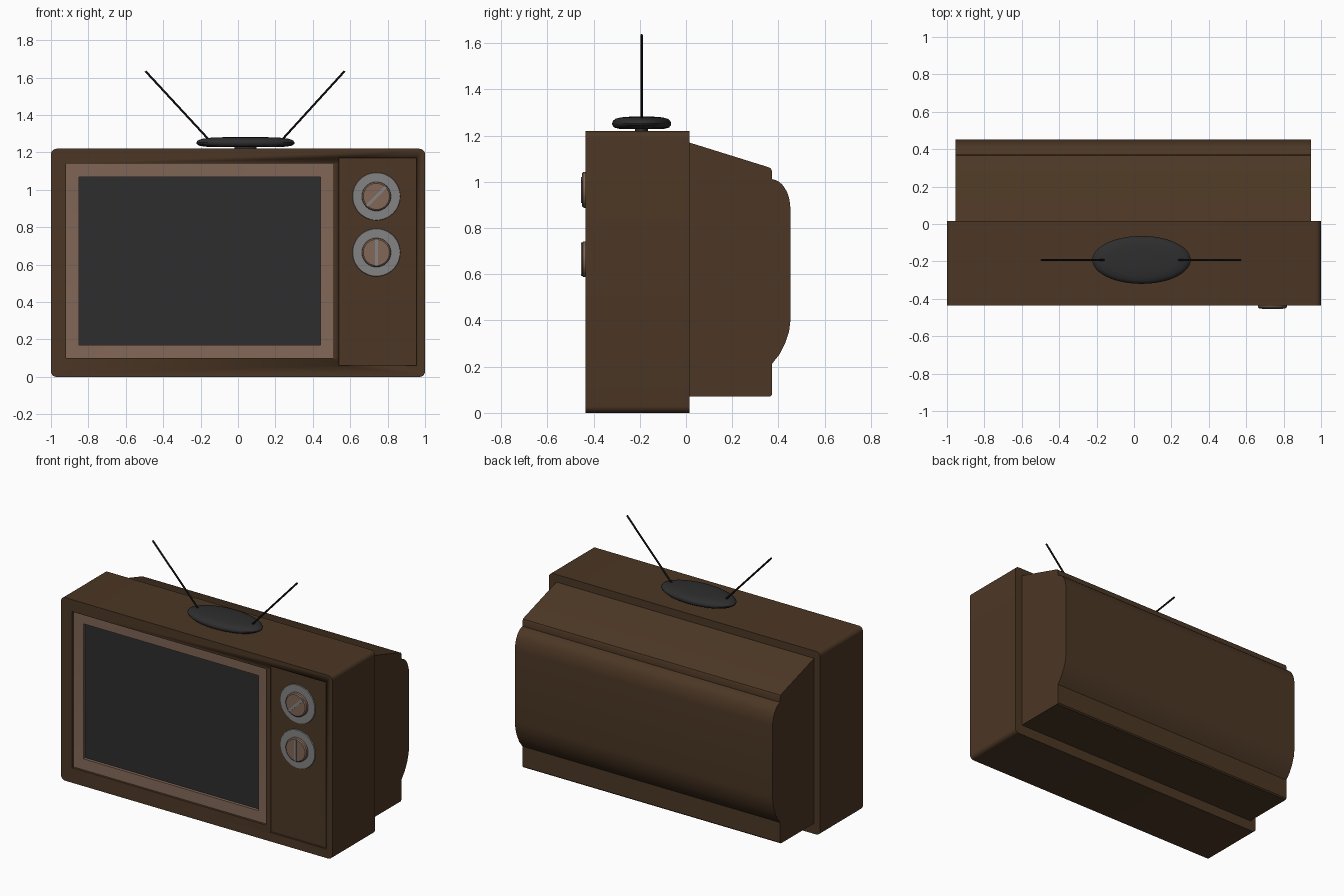
import bpy, bmesh, math
from mathutils import Vector, Matrix

if "Cube" in bpy.data.objects:
    bpy.data.objects.remove(bpy.data.objects["Cube"], do_unlink=True)


def material(name, r, g, b):
    m = bpy.data.materials.new(name)
    m.use_nodes = True
    m.diffuse_color = (r, g, b, 1)
    bsdf = m.node_tree.nodes["Principled BSDF"]
    bsdf.inputs["Base Color"].default_value = (r, g, b, 1)
    bsdf.inputs["Roughness"].default_value = 0.7
    return m


BROWN = material("brown wood", 0.072, 0.038, 0.018)
TAN = material("tan trim", 0.22, 0.135, 0.095)
GREY = material("grey metal", 0.23, 0.23, 0.23)
GLASS = material("dark glass", 0.027, 0.027, 0.027)
BLACK = material("black rod", 0.012, 0.012, 0.012)


def finish(name, bm, mat, angle=35):
    """Turn a bmesh into a shaded object."""
    bmesh.ops.recalc_face_normals(bm, faces=bm.faces[:])
    mesh = bpy.data.meshes.new(name)
    bm.to_mesh(mesh)
    bm.free()
    mesh.materials.append(mat)
    ob = bpy.data.objects.new(name, mesh)
    bpy.context.collection.objects.link(ob)
    bpy.ops.object.select_all(action="DESELECT")
    ob.select_set(True)
    bpy.context.view_layer.objects.active = ob
    bpy.ops.object.shade_smooth_by_angle(angle=math.radians(angle))
    return ob


def prism(name, points, offset, mat):
    """Extrude a closed outline by an offset."""
    bm = bmesh.new()
    face = bm.faces.new([bm.verts.new(p) for p in points])
    ext = bmesh.ops.extrude_face_region(bm, geom=[face])
    moved = [v for v in ext["geom"] if isinstance(v, bmesh.types.BMVert)]
    bmesh.ops.translate(bm, verts=moved, vec=offset)
    return finish(name, bm, mat)


def rect(x0, x1, z0, z1, y):
    return [(x0, y, z0), (x1, y, z0), (x1, y, z1), (x0, y, z1)]


def round_rect(x0, x1, z0, z1, y, r, n=6):
    pts = []
    corners = [(x1 - r, z1 - r), (x0 + r, z1 - r), (x0 + r, z0 + r), (x1 - r, z0 + r)]
    for k, (cx, cz) in enumerate(corners):
        for i in range(n + 1):
            a = math.pi / 2 * (k + i / n)
            pts.append((cx + r * math.cos(a), y, cz + r * math.sin(a)))
    return pts


def lathe(name, profile, mat, matrix, steps=48):
    """Spin (radius, height) pairs around z, then place the result."""
    bm = bmesh.new()
    vs = [bm.verts.new((r, 0, h)) for r, h in profile]
    edges = [bm.edges.new(pair) for pair in zip(vs, vs[1:])]
    bmesh.ops.spin(bm, geom=vs + edges, cent=(0, 0, 0), axis=(0, 0, 1),
                   angle=math.tau, steps=steps, use_duplicate=False)
    bmesh.ops.remove_doubles(bm, verts=bm.verts[:], dist=1e-4)
    bmesh.ops.transform(bm, matrix=matrix, verts=bm.verts[:])
    return finish(name, bm, mat)


FRONT, BACK = -0.435, 0.015
SCREEN = (-0.92, 0.51, 0.10, 1.14)
PANEL = (0.54, 0.955, 0.06, 1.17)
PANEL_Y = FRONT + 0.012

# Cabinet with recesses for the screen and the control panel
cabinet = prism("cabinet", round_rect(-1, 1, 0, 1.22, FRONT, 0.03),
                (0, BACK - FRONT, 0), BROWN)
for area, depth in ((SCREEN, 0.06), (PANEL, 0.012)):
    cutter = prism("recess_cutter", rect(*area, FRONT - 0.1), (0, 0.1 + depth, 0), BROWN)
    cutter.hide_render = True
    mod = cabinet.modifiers.new("recess", "BOOLEAN")
    mod.operation, mod.solver, mod.object = "DIFFERENCE", "EXACT", cutter
    bpy.context.view_layer.objects.active = cabinet
    bpy.ops.object.modifier_apply(modifier=mod.name)
    bpy.data.objects.remove(cutter, do_unlink=True)

# Screen frame: a flat band, then a step back to the glass
bm = bmesh.new()
loops = []
for inset, y in ((0, FRONT + 0.06), (0, FRONT + 0.015), (0.07, FRONT + 0.02), (0.07, FRONT + 0.05)):
    x0, x1, z0, z1 = SCREEN
    loops.append([bm.verts.new(p) for p in
                  rect(x0 + inset, x1 - inset, z0 + inset, z1 - inset, y)])
for a, b in zip(loops, loops[1:]):
    for i in range(4):
        j = (i + 1) % 4
        bm.faces.new((a[i], a[j], b[j], b[i]))
finish("screen_frame", bm, TAN, 20)
prism("screen_glass", rect(-0.852, 0.442, 0.168, 1.072, FRONT + 0.04), (0, 0.015, 0), GLASS)

# Rear housing with a rounded bulge
side = [(BACK - 0.01, 1.173), (0.355, 1.064), (0.367, 1.058), (0.372, 1.047), (0.372, 1.012)]
top_arc = [(0.372 + 0.08 * math.sin(t), 0.88 + 0.13 * math.cos(t))
           for t in (math.pi / 2 * i / 8 for i in range(1, 9))]
low_arc = [(0.452, 0.40), (0.446, 0.353), (0.43, 0.303), (0.406, 0.255), (0.372, 0.212)]
side += top_arc + low_arc + [(0.372, 0.078), (0.364, 0.07), (BACK - 0.01, 0.07)]
prism("rear_housing", [(-0.955, y, z) for y, z in side], (1.9, 0, 0), BROWN)

# Dials, knobs and pointer ridges
for label, z, turn in (("upper", 0.965, 45), ("lower", 0.665, 0)):
    place = Matrix.Translation((0.74, PANEL_Y, z)) @ Matrix.Rotation(math.pi / 2, 4, "X")
    lathe(label + "_dial", [(0, 0), (0.128, 0), (0.126, 0.006), (0, 0.006)], GREY, place)
    lathe(label + "_knob", [(0.078, 0.004), (0.077, 0.022), (0.07, 0.028), (0, 0.028)], TAN, place)
    bm = bmesh.new()
    bmesh.ops.create_cube(bm, size=1, matrix=Matrix.Translation((0.74, PANEL_Y - 0.026, z))
                          @ Matrix.Rotation(math.radians(turn), 4, "Y")
                          @ Matrix.Diagonal((0.016, 0.012, 0.144, 1)))
    finish(label + "_knob_ridge", bm, GREY)

# Aerial base: a flattened oval on a small foot
base = Matrix.Translation((0.04, -0.192, 0)) @ Matrix.Diagonal((0.263, 0.128, 1, 1))
lathe("aerial_base", [(0, 1.229), (0.75, 1.229), (0.93, 1.235), (0.99, 1.245), (1, 1.253),
                      (0.97, 1.264), (0.88, 1.273), (0.7, 1.279), (0.4, 1.282), (0, 1.283)],
      GLASS, base)
lathe("aerial_foot", [(0, 1.215), (0.22, 1.215), (0.22, 1.235), (0, 1.235)], GLASS, base)

# Aerial rods
for label, foot, tip in (("right", -0.15, -0.495), ("left", 0.23, 0.57)):
    a, b = Vector((foot, -0.192, 1.262)), Vector((tip, -0.192, 1.635))
    d = b - a
    place = Matrix.Translation(a) @ d.to_track_quat("Z", "Y").to_matrix().to_4x4()
    lathe(label + "_aerial_rod", [(0, 0), (0.006, 0), (0.006, d.length), (0, d.length)],
          BLACK, place, 10)
